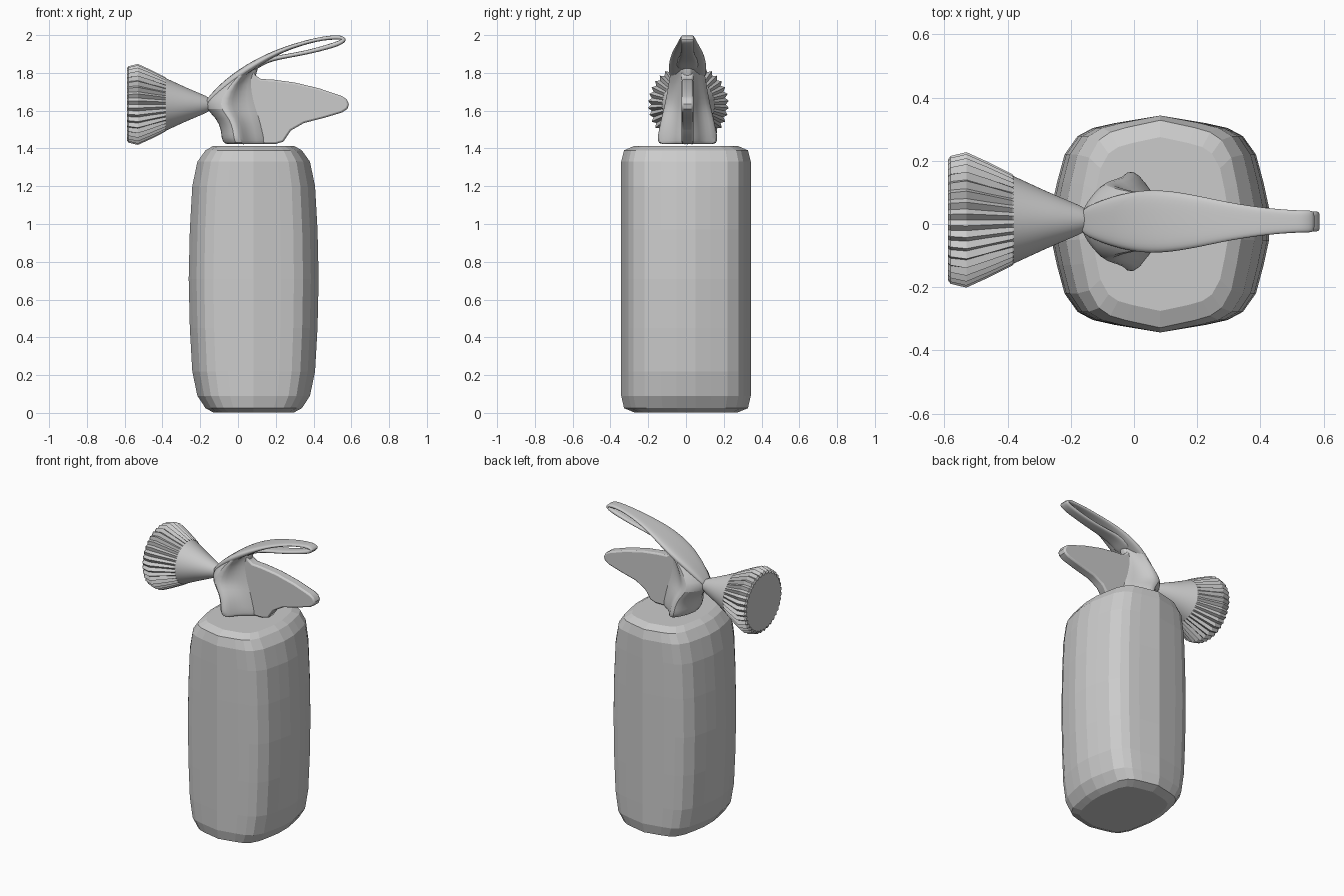
import bpy, bmesh, math
from mathutils import Vector

if "Cube" in bpy.data.objects:
    bpy.data.objects.remove(bpy.data.objects["Cube"])

YC = 0.008  # sideways centre of the valve parts


def loft(name, rings, smooth=None, subsurf=0):
    """Skin a list of closed rings and cap both ends."""
    bm = bmesh.new()
    vs = [[bm.verts.new(p) for p in r] for r in rings]
    n = len(rings[0])
    for a, b in zip(vs, vs[1:]):
        for i in range(n):
            j = (i + 1) % n
            bm.faces.new((a[i], a[j], b[j], b[i]))
    bm.faces.new(vs[0])
    bm.faces.new(vs[-1])
    bmesh.ops.recalc_face_normals(bm, faces=bm.faces)
    me = bpy.data.meshes.new(name)
    bm.to_mesh(me)
    bm.free()
    ob = bpy.data.objects.new(name, me)
    bpy.context.collection.objects.link(ob)
    if subsurf:
        m = ob.modifiers.new("Subdivision", 'SUBSURF')
        m.levels = m.render_levels = subsurf
    if smooth:
        bpy.ops.object.select_all(action='DESELECT')
        ob.select_set(True)
        bpy.context.view_layer.objects.active = ob
        bpy.ops.object.shade_smooth_by_angle(angle=math.radians(smooth))
    return ob


# Tank: faceted rounded-square section, bulging in x
quarter = [(1, .15), (.95, .38), (.88, .64), (.76, .81), (.62, .885), (.42, .93)]
section = (quarter + [(0, 1)] + [(-x, y) for x, y in reversed(quarter)]
           + [(-x, -y) for x, y in quarter] + [(0, -1)]
           + [(x, -y) for x, y in reversed(quarter)])
levels = [(0.003, .215, .275), (.025, .255, .328), (.09, .298, .343), (.22, .325, .343),
          (.45, .338, .343), (.71, .344, .343), (.97, .338, .343), (1.2, .325, .343),
          (1.33, .298, .343), (1.39, .255, .328), (1.413, .215, .275)]
loft("tank", [[(.083 + x * ax, y * ay, z) for x, y in section] for z, ax, ay in levels])

# Discharge horn: cone along x with pleated flare
N = 72
horn = [(-.145, .02, 0), (-.155, .036, 0), (-.175, .047, 0), (-.28, .092, 0), (-.38, .138, 0),
        (-.385, .140, .005), (-.46, .174, .009), (-.53, .206, .009), (-.58, .196, .007),
        (-.588, .186, .006)]
rings = []
for x, r, amp in horn:
    ring = []
    for i in range(N):
        a = 2 * math.pi * i / N
        rr = r + (amp if i % 2 else -amp)
        ring.append((x, .013 + rr * math.cos(a), 1.633 + rr * math.sin(a)))
    rings.append(ring)
loft("discharge_horn", rings, smooth=20)

# Valve body: winged teardrop sections stacked upwards
half = [(.02, .3), (.14, .7), (.28, 1), (.42, .93), (.56, .6), (.76, .36), (1, .22)]
drop = [(0, 0)] + half + [(u, -v) for u, v in reversed(half)]
stack = [(1.422, -.06, .15, .145), (1.427, -.075, .15, .16), (1.455, -.09, .15, .168),
         (1.5, -.09, .14, .158), (1.56, -.115, .13, .145), (1.61, -.175, .12, .132),
         (1.66, -.17, .11, .12), (1.74, -.09, .09, .105), (1.8, -.01, .095, .095),
         (1.85, .05, .12, .085)]
loft("valve_body", [[(x0 + u * (x1 - x0), YC + v * w, z) for u, v in drop]
                    for z, x0, x1, w in stack], smooth=50, subsurf=1)

# Carrying handle: flat plate cut to the side profile
plate = [(-.05, 1.45), (-.03, 1.424), (.1, 1.424), (.2, 1.424), (.24, 1.436), (.28, 1.495),
         (.35, 1.535), (.46, 1.563), (.55, 1.59), (.58, 1.61), (.587, 1.635), (.575, 1.66),
         (.55, 1.677), (.43, 1.718), (.3, 1.749), (.19, 1.764), (.12, 1.768), (.09, 1.79),
         (.075, 1.83), (.02, 1.79), (-.03, 1.68)]
handle = loft("carrying_handle", [[(x, YC + s * .032, z) for x, z in plate] for s in (-1, 1)])
bev = handle.modifiers.new("Bevel", 'BEVEL')
bev.width, bev.segments, bev.limit_method = .01, 2, 'ANGLE'
bev.angle_limit = math.radians(60)
bpy.context.view_layer.objects.active = handle
handle.select_set(True)
bpy.ops.object.shade_smooth_by_angle(angle=math.radians(40))

# Squeeze lever: strap that sweeps up, turns at the tip and returns below
path = [(-.17, 1.63, .035, .016), (-.12, 1.685, .06, .02), (-.06, 1.742, .082, .022),
        (.02, 1.802, .1, .022), (.1, 1.853, .1, .02), (.2, 1.907, .083, .014),
        (.3, 1.945, .06, .011), (.42, 1.978, .042, .01), (.5, 1.988, .036, .011),
        (.54, 1.988, .035, .013), (.566, 1.978, .034, .018), (.54, 1.957, .034, .014),
        (.45, 1.93, .034, .012), (.35, 1.905, .036, .011), (.24, 1.886, .042, .011),
        (.14, 1.866, .055, .014), (.07, 1.82, .065, .02)]
strap = [(1, .4), (.8, 1), (0, 1), (-.8, 1), (-1, .4), (-1, -.4), (-.8, -1), (0, -1),
         (.8, -1), (1, -.4)]
rings = []
for i, (x, z, hw, ht) in enumerate(path):
    a, b = path[max(i - 1, 0)], path[min(i + 1, len(path) - 1)]
    t = Vector((b[0] - a[0], b[1] - a[1])).normalized()
    rings.append([(x - t.y * v * ht, YC + u * hw, z + t.x * v * ht) for u, v in strap])
loft("squeeze_lever", rings, smooth=50, subsurf=2)
